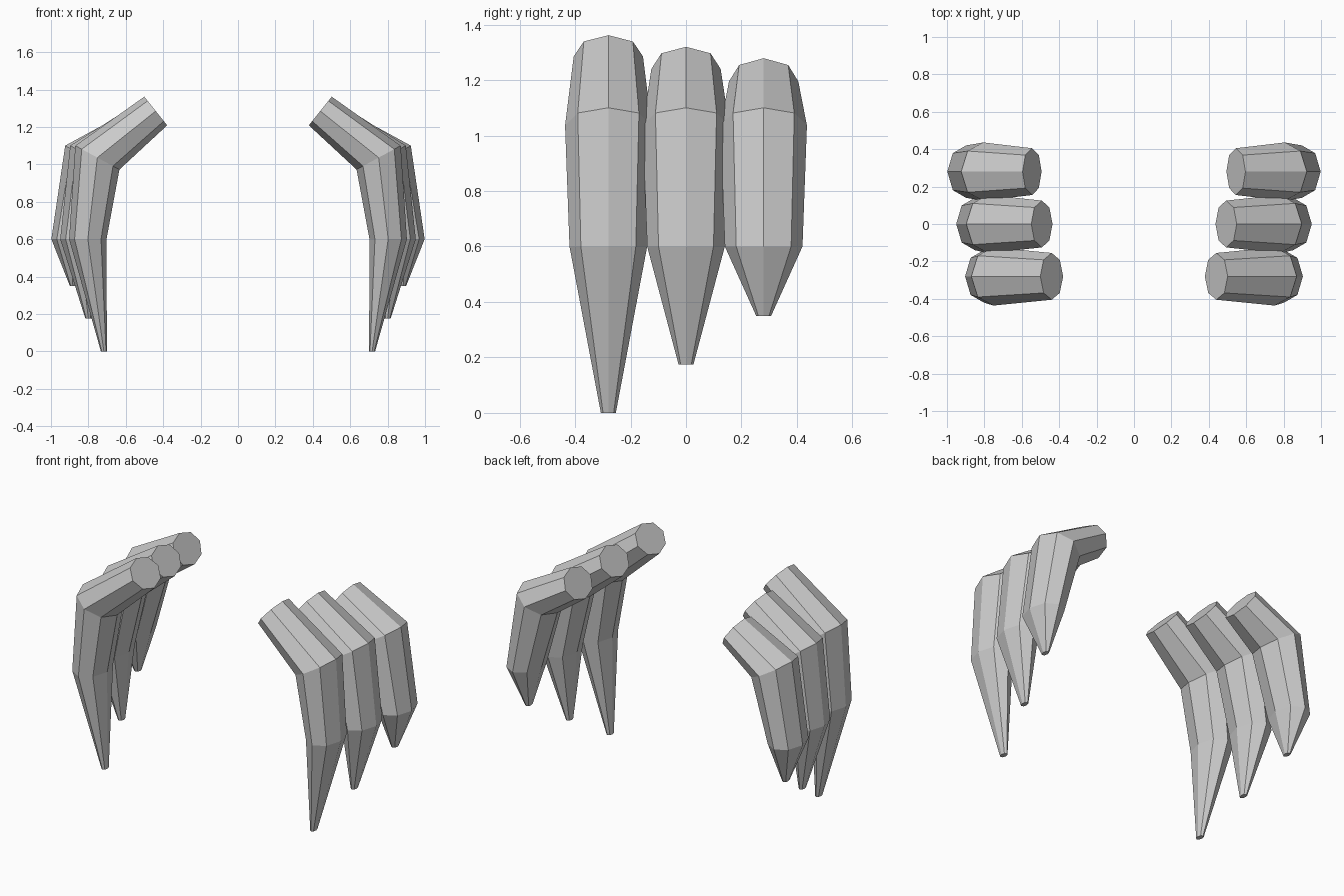
import bpy, bmesh
from math import sin, cos, pi, hypot

if "Cube" in bpy.data.objects:
    bpy.data.objects.remove(bpy.data.objects["Cube"])

SIDES = 8


def ring(bm, x, y, z, ax, az, ry):
    # Octagon spanned by the in-plane vector (ax, az) and the y axis
    pts = []
    for i in range(SIDES):
        a = 2 * pi * i / SIDES
        pts.append(bm.verts.new((x + ax * cos(a), y + ry * sin(a), z + az * cos(a))))
    return pts


def claw(name, side, t):
    # t = 0 front claw, 1 middle, 2 back
    y = -0.28 + 0.28 * t
    end = (0.44 + 0.0525 * t, 1.285 - 0.045 * t)
    shoulder = (0.752 + 0.027 * t, 1.036)
    dx, dz = end[0] - shoulder[0], end[1] - shoulder[1]
    k = 0.098 / hypot(dx, dz)
    sections = [
        (*end, dz * k, -dx * k, 0.125),
        (*shoulder, 0.118, 0.064, 0.156),
        (0.803 + 0.0475 * t, 0.6, 0.1, 0.0, 0.14),
        (0.717 + 0.083 * t, 0.175 * t, 0.016, 0.0, 0.027),
    ]
    bm = bmesh.new()
    rings = [ring(bm, side * x, y, z, side * ax, az, ry)
             for x, z, ax, az, ry in sections]
    for a, b in zip(rings, rings[1:]):
        for i in range(SIDES):
            j = (i + 1) % SIDES
            bm.faces.new((a[i], a[j], b[j], b[i]))
    bm.faces.new(rings[0])
    bm.faces.new(rings[-1])
    bmesh.ops.recalc_face_normals(bm, faces=bm.faces)
    mesh = bpy.data.meshes.new(name)
    bm.to_mesh(mesh)
    bm.free()
    bpy.context.collection.objects.link(bpy.data.objects.new(name, mesh))


# Three bent, tapering claws on each side, mirrored across x = 0
for side, label in ((1, "right"), (-1, "left")):
    for t, place in enumerate(("front", "middle", "back")):
        claw(f"{place}_claw_{label}", side, t)
